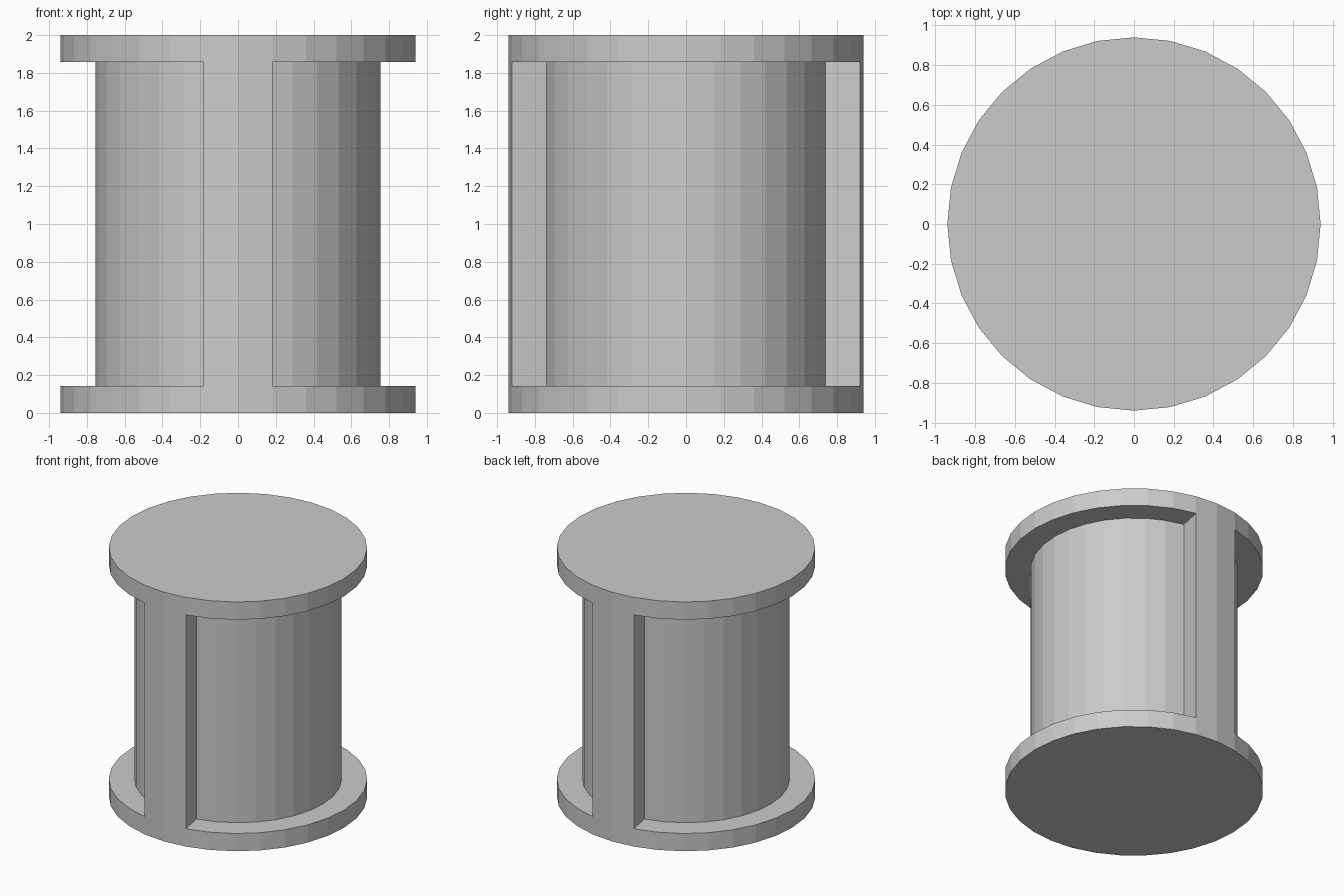
import bpy, bmesh
from mathutils import Matrix

if "Cube" in bpy.data.objects:
    bpy.data.objects.remove(bpy.data.objects["Cube"])

SIDES, R_OUT, R_CORE = 32, 0.94, 0.754
Z_LOW, Z_HIGH, HEIGHT = 0.142, 1.858, 2.0

bm = bmesh.new()

# Full drum standing on the ground
bmesh.ops.create_cone(bm, cap_ends=True, segments=SIDES, radius1=R_OUT,
                      radius2=R_OUT, depth=HEIGHT,
                      matrix=Matrix.Translation((0, 0, HEIGHT / 2)))

# Edge loops under the top flange and above the bottom flange
for z in (Z_LOW, Z_HIGH):
    bmesh.ops.bisect_plane(bm, geom=bm.verts[:] + bm.edges[:] + bm.faces[:],
                           plane_co=(0, 0, z), plane_no=(0, 0, 1))

# Recess the waist on both sides, leaving front and back ribs two facets wide
waist = []
for f in bm.faces:
    c = f.calc_center_median()
    if Z_LOW < c.z < Z_HIGH and abs(c.x) > 0.2:
        waist.append(f)
new = bmesh.ops.extrude_face_region(bm, geom=waist)["geom"]
for v in new:
    if isinstance(v, bmesh.types.BMVert):
        v.co.x *= R_CORE / R_OUT
        v.co.y *= R_CORE / R_OUT
old = [f for f in waist if f.is_valid and f not in new]
if old:
    bmesh.ops.delete(bm, geom=old, context='FACES')
bmesh.ops.recalc_face_normals(bm, faces=bm.faces[:])

mesh = bpy.data.meshes.new("spool_body")
bm.to_mesh(mesh)
bm.free()
bpy.context.collection.objects.link(bpy.data.objects.new("spool_body", mesh))
